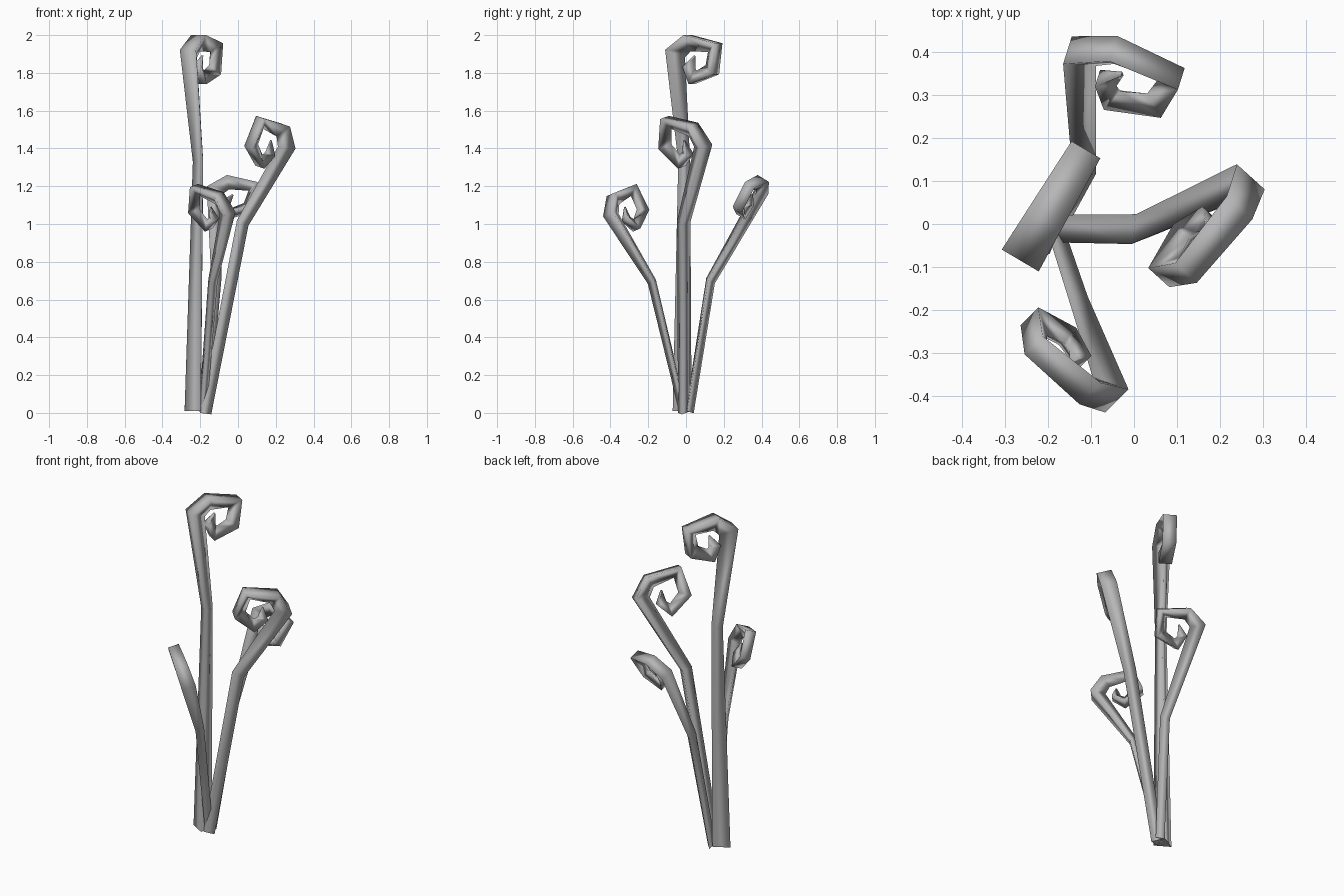
import bpy
import bmesh
import math
from mathutils import Vector

cube = bpy.data.objects.get("Cube")
if cube:
    bpy.data.objects.remove(cube, do_unlink=True)

# One flat grey for every frond
grey = bpy.data.materials.new("mid_grey")
grey.use_nodes = True
colour = (0.47, 0.47, 0.47, 1)
grey.diffuse_color = colour
grey.node_tree.nodes["Principled BSDF"].inputs["Base Color"].default_value = colour

# Curl outline (across, up) and the stalk width left at each point
CURL = [(0, 0, 1), (.11, .078, .92), (.30, .035, .78), (.28, -.13, .76),
        (.135, -.18, .74), (.095, -.09, .6), (.15, -.03, .12)]


def frond(name, base, bend, start, heading, lean, roll, size, widths):
    """Three-sided tapering stalk that ends in an angular spiral."""
    across = Vector((heading[0], heading[1], 0)).normalized()
    left = Vector((-across.y, across.x, 0))
    up = (Vector((0, 0, 1)) + left * lean).normalized()
    side = up.cross(across)
    c, s = math.cos(math.radians(roll)), math.sin(math.radians(roll))

    # Path along the middle of the outer face
    points, width = [Vector(base), Vector(bend)], list(widths[:2])
    for a, u, w in CURL:
        a, u = a * size, u * size
        points.append(Vector(start) + across * (a * c - u * s) + up * (a * s + u * c))
        width.append(w * widths[2])

    # Triangular sections: two outer corners, one inner corner
    bm = bmesh.new()
    rings = []
    for i, p in enumerate(points):
        before = (p - points[i - 1]).normalized() if i else None
        after = (points[i + 1] - p).normalized() if i + 1 < len(points) else None
        before, after = before or after, after or before
        tangent = (before + after).normalized()
        inward = side.cross(tangent).normalized()
        mitre = min(1 / max(tangent.dot(after), .1), 1.2)
        w = width[i]
        inner = p + inward * w * .866 * mitre
        if i == 0:
            inner.z = p.z
        corners = (p + side * w / 2, p - side * w / 2, inner)
        rings.append([bm.verts.new(v) for v in corners])
    for lo, hi in zip(rings, rings[1:]):
        for k in range(3):
            n = (k + 1) % 3
            bm.faces.new((lo[k], lo[n], hi[n], hi[k]))
    caps = [bm.faces.new(rings[0]), bm.faces.new(rings[-1])]
    bmesh.ops.recalc_face_normals(bm, faces=bm.faces)

    # Soft rounded shading along the stalk, crisp end caps
    for face in bm.faces:
        face.smooth = True
    for cap in caps:
        for edge in cap.edges:
            edge.smooth = False

    mesh = bpy.data.meshes.new(name)
    bm.to_mesh(mesh)
    bm.free()
    mesh.materials.append(grey)
    bpy.context.collection.objects.link(bpy.data.objects.new(name, mesh))


# The four fronds
frond("tall_frond", (-.24, -.045, .01), (-.212, -.025, 1.33), (-.265, -.085, 1.922),
      (.51, .86), 0, 0, 1, (.1, .063, .1))
frond("left_frond", (-.165, 0, 0), (.03, 0, 1.0), (.272, .11, 1.41),
      (-.67, -.74), .25, 24, 1.03, (.065, .07, .09))
frond("front_frond", (-.18, -.02, .01), (-.125, -.185, .69), (-.04, -.412, 1.052),
      (-.71, .71), .3, 28, .92, (.045, .05, .08))
frond("back_frond", (-.19, .02, .01), (-.135, .13, .7), (-.155, .405, 1.18),
      (.95, -.3), .58, 0, .91, (.05, .055, .078))
